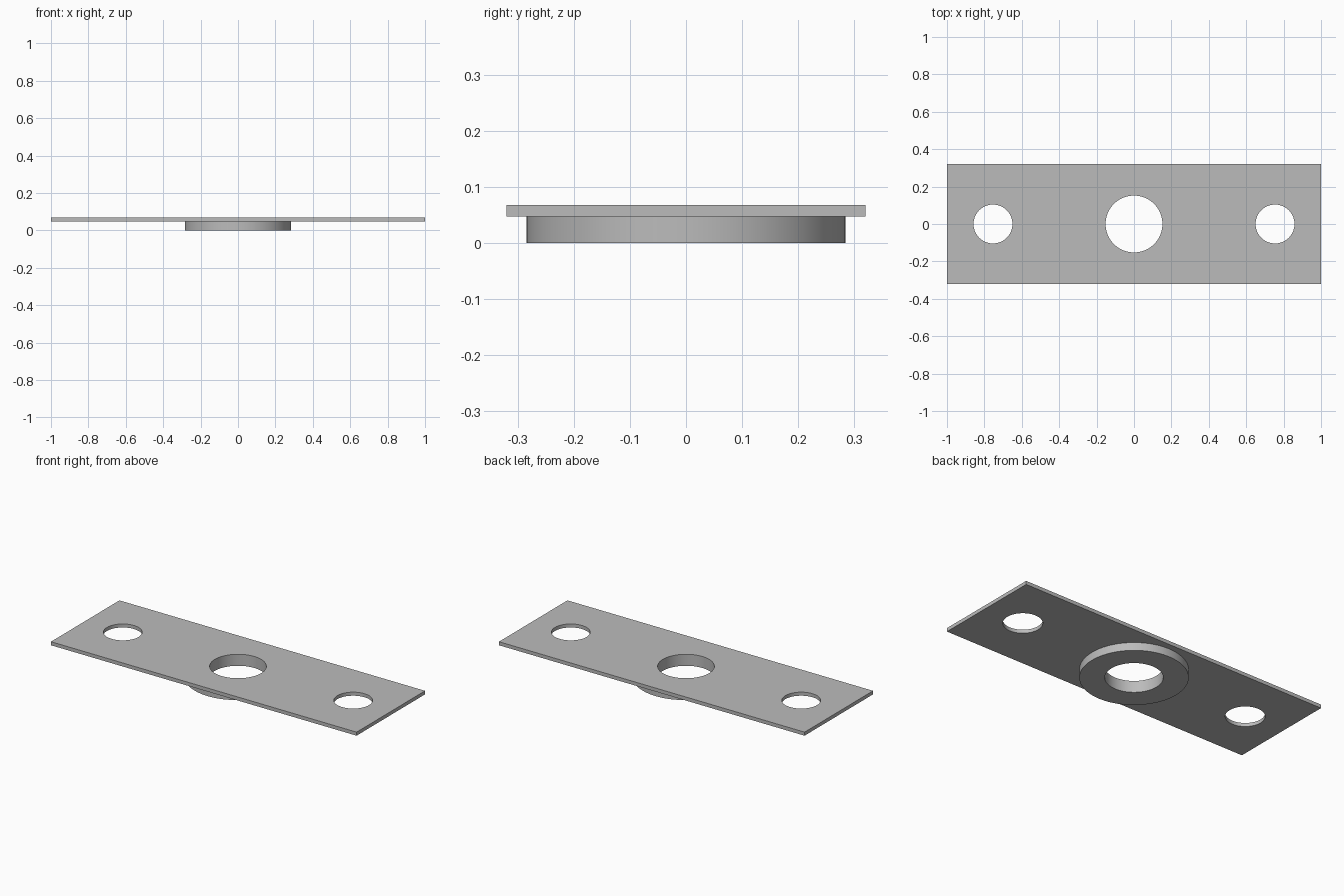
import bpy
import math

cube = bpy.data.objects.get("Cube")
if cube:
    bpy.data.objects.remove(cube, do_unlink=True)

LENGTH, WIDTH = 2.0, 0.64
PLATE_BOTTOM, PLATE_TOP = 0.047, 0.068
COLLAR_RADIUS, BORE_RADIUS = 0.284, 0.152
BOLT_RADIUS, BOLT_X = 0.104, 0.754

grey = bpy.data.materials.new("plain grey metal")
grey.use_nodes = True
colour = (0.5, 0.5, 0.5, 1.0)
grey.diffuse_color = colour
grey.node_tree.nodes["Principled BSDF"].inputs["Base Color"].default_value = colour


def cylinder(name, radius, x, z_low, z_high):
    bpy.ops.mesh.primitive_cylinder_add(
        vertices=96, radius=radius, depth=z_high - z_low,
        location=(x, 0, (z_low + z_high) / 2))
    obj = bpy.context.object
    obj.name = name
    obj.data.materials.append(grey)
    return obj


def combine(target, tool, operation):
    mod = target.modifiers.new(tool.name, "BOOLEAN")
    mod.operation = operation
    mod.solver = "EXACT"
    mod.object = tool
    bpy.context.view_layer.objects.active = target
    bpy.ops.object.modifier_apply(modifier=mod.name)
    bpy.data.objects.remove(tool, do_unlink=True)


# Flat rectangular plate
bpy.ops.mesh.primitive_cube_add(size=1, location=(0, 0, (PLATE_BOTTOM + PLATE_TOP) / 2))
plate = bpy.context.object
plate.name = "flange_plate"
plate.scale = (LENGTH, WIDTH, PLATE_TOP - PLATE_BOTTOM)
bpy.ops.object.transform_apply(location=False, rotation=False, scale=True)
plate.data.materials.append(grey)

# Round collar under the plate, sunk into it for a clean join
collar = cylinder("collar", COLLAR_RADIUS, 0, 0, (PLATE_BOTTOM + PLATE_TOP) / 2)
combine(plate, collar, "UNION")

# Central bore and the two bolt holes
for name, radius, x in (("bore", BORE_RADIUS, 0),
                        ("left_bolt_hole", BOLT_RADIUS, BOLT_X),
                        ("right_bolt_hole", BOLT_RADIUS, -BOLT_X)):
    combine(plate, cylinder(name, radius, x, -0.1, 0.2), "DIFFERENCE")

# Smooth round walls, sharp rims
bpy.ops.object.select_all(action="DESELECT")
plate.select_set(True)
bpy.context.view_layer.objects.active = plate
bpy.ops.object.shade_smooth_by_angle(angle=math.radians(30))
